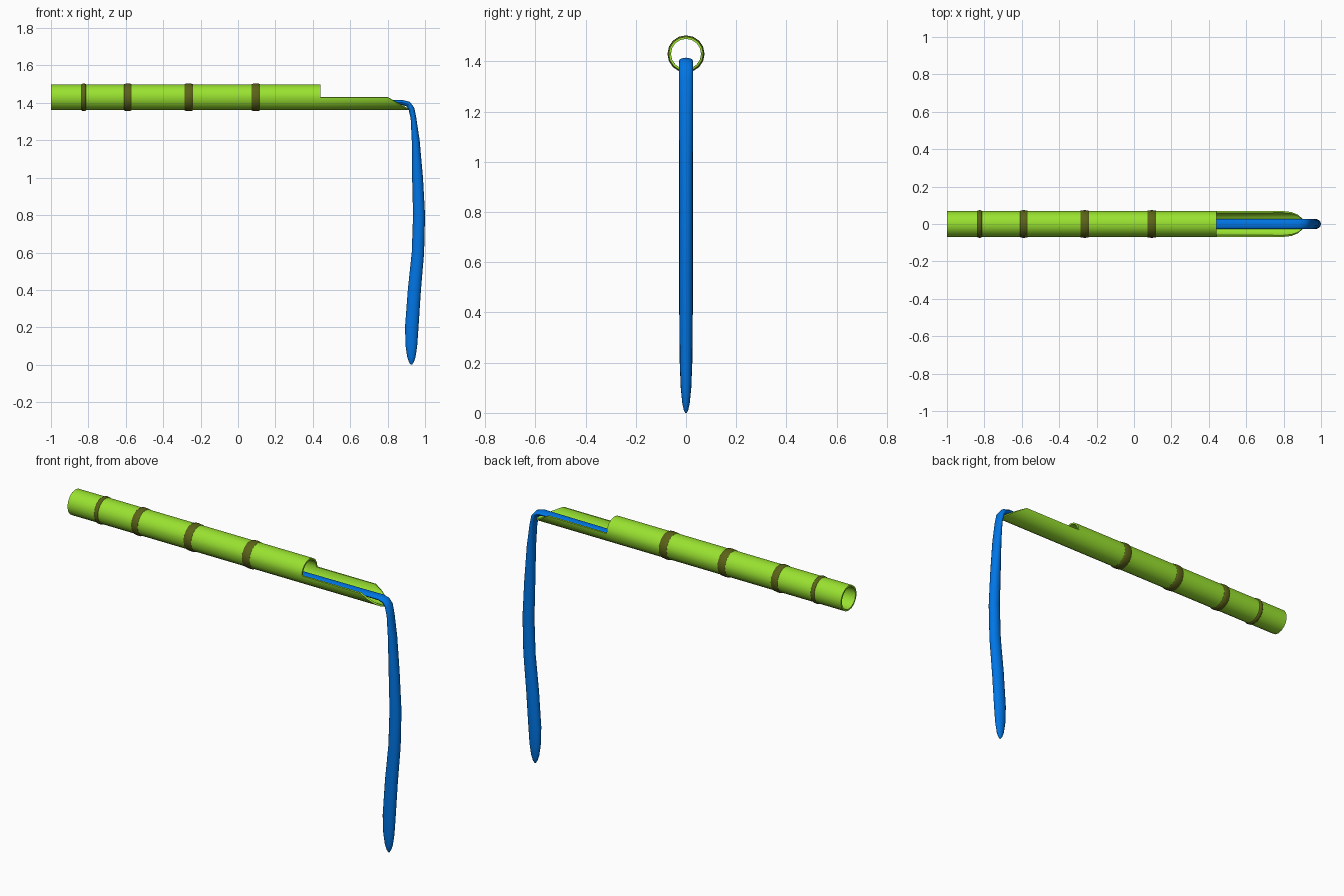
import bpy, bmesh, math
from mathutils import Vector

cube = bpy.data.objects.get("Cube")
if cube:
    bpy.data.objects.remove(cube)

SIDES = 16
AXIS_Z = 1.43
RADIUS = 0.069


def material(name, colour):
    mat = bpy.data.materials.new(name)
    mat.use_nodes = True
    mat.diffuse_color = (*colour, 1)
    mat.node_tree.nodes["Principled BSDF"].inputs["Base Color"].default_value = (*colour, 1)
    return mat


green = material("bamboo green", (0.32, 0.76, 0.03))
olive = material("node olive", (0.105, 0.125, 0.009))
blue = material("water blue", (0.0, 0.18, 0.79))


def finish(bm, name, mat, wall=0):
    bmesh.ops.recalc_face_normals(bm, faces=bm.faces)
    mesh = bpy.data.meshes.new(name)
    bm.to_mesh(mesh)
    bm.free()
    mesh.materials.append(mat)
    obj = bpy.data.objects.new(name, mesh)
    bpy.context.collection.objects.link(obj)
    bpy.ops.object.select_all(action='DESELECT')
    obj.select_set(True)
    bpy.context.view_layer.objects.active = obj
    if wall:
        solid = obj.modifiers.new("wall", 'SOLIDIFY')
        solid.thickness = wall
        solid.offset = -1
        bpy.ops.object.modifier_apply(modifier=solid.name)
    bpy.ops.object.shade_smooth_by_angle(angle=math.radians(40))


def bridge(bm, a, b, closed=True):
    n = len(a)
    for i in range(n if closed else n - 1):
        j = (i + 1) % n
        bm.faces.new((a[i], a[j], b[j], b[i]))


def around(x, radius):
    """Points of a circle round the pipe axis, starting at +y."""
    angles = [math.tau * i / SIDES for i in range(SIDES)]
    return [Vector((x, radius * math.cos(a), AXIS_Z + radius * math.sin(a))) for a in angles]


# Bamboo pipe: full tube, then a lower half trough with a slanted lip
bm = bmesh.new()
back = [bm.verts.new(p) for p in around(-1, RADIUS)]
mouth = [bm.verts.new(p) for p in around(0.44, RADIUS)]
bridge(bm, back, mouth)
half = [mouth[(SIDES // 2 + i) % SIDES] for i in range(SIDES // 2 + 1)]
lip = [bm.verts.new((0.8 + 1.6 * (AXIS_Z - v.co.z), v.co.y, v.co.z)) for v in half]
bridge(bm, half, lip, closed=False)
finish(bm, "bamboo_pipe", green, wall=0.009)

# Rounded bands at the bamboo nodes
for number, (x, width) in enumerate([(-0.825, 0.012), (-0.589, 0.021), (-0.264, 0.024), (0.095, 0.025)], 1):
    bm = bmesh.new()
    loops = []
    for k in range(12):
        a = math.tau * k / 12
        loops.append([bm.verts.new(p) for p in around(x + width * math.cos(a), 0.068 + 0.006 * math.sin(a))])
    for k in range(12):
        bridge(bm, loops[k], loops[(k + 1) % 12])
    finish(bm, f"node_band_{number}", olive)

# Water: oval section swept along the trough and down the fall
# Each station holds x, z, half thickness and half width
stations = [
    (0.30, 1.400, 0.012, 0.028), (0.44, 1.400, 0.012, 0.028), (0.82, 1.402, 0.012, 0.028),
    (0.880, 1.402, 0.013, 0.028), (0.910, 1.393, 0.015, 0.028), (0.927, 1.370, 0.016, 0.028),
    (0.938, 1.320, 0.015, 0.028), (0.950, 1.200, 0.021, 0.028), (0.960, 1.000, 0.029, 0.027),
    (0.968, 0.800, 0.032, 0.027), (0.962, 0.600, 0.033, 0.027), (0.943, 0.400, 0.035, 0.027),
    (0.929, 0.200, 0.036, 0.025), (0.927, 0.100, 0.031, 0.021), (0.927, 0.040, 0.022, 0.015),
    (0.927, 0.012, 0.012, 0.009), (0.927, 0.000, 0.003, 0.003),
]
bm = bmesh.new()
loops = []
for i, (x, z, thick, wide) in enumerate(stations):
    before = stations[max(i - 1, 0)]
    after = stations[min(i + 1, len(stations) - 1)]
    tangent = Vector((after[0] - before[0], 0, after[1] - before[1])).normalized()
    normal = Vector((-tangent.z, 0, tangent.x))
    loop = []
    for k in range(SIDES):
        a = math.tau * k / SIDES
        offset = normal * thick * math.sin(a) + Vector((0, wide * math.cos(a), 0))
        loop.append(bm.verts.new(Vector((x, 0, z)) + offset))
    loops.append(loop)
for a, b in zip(loops, loops[1:]):
    bridge(bm, a, b)
bm.faces.new(loops[0])
bm.faces.new(loops[-1])
finish(bm, "water_stream", blue)
